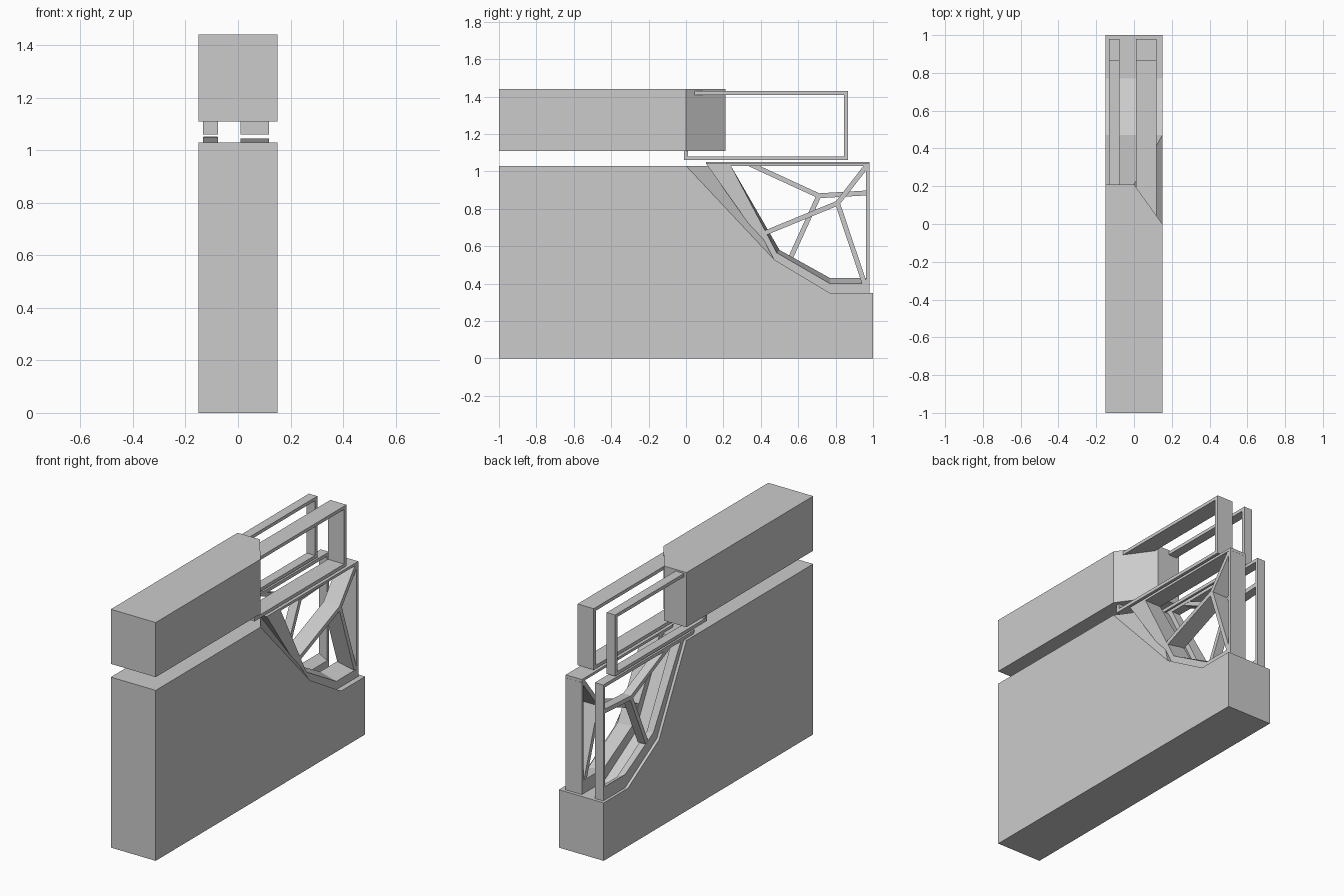
import bpy, bmesh
from mathutils import Vector

if "Cube" in bpy.data.objects:
    bpy.data.objects.remove(bpy.data.objects["Cube"])

grey = bpy.data.materials.new("plain grey")
grey.diffuse_color = (0.6, 0.6, 0.6, 1)
grey.use_nodes = True
grey.node_tree.nodes["Principled BSDF"].inputs["Base Color"].default_value = grey.diffuse_color


def make(name, verts, faces):
    bm = bmesh.new()
    vs = [bm.verts.new(v) for v in verts]
    for f in faces:
        bm.faces.new([vs[i] for i in f])
    bmesh.ops.recalc_face_normals(bm, faces=bm.faces)
    me = bpy.data.meshes.new(name)
    bm.to_mesh(me)
    bm.free()
    me.materials.append(grey)
    ob = bpy.data.objects.new(name, me)
    bpy.context.collection.objects.link(ob)


def prism(name, low, high):
    """Solid between two matching loops."""
    n = len(low)
    sides = [(i, (i + 1) % n, (i + 1) % n + n, i + n) for i in range(n)]
    make(name, low + high, sides + [tuple(range(n)), tuple(range(n, 2 * n))])


def ring(name, x0, x1, outer, inner0, inner1):
    """Closed frame of (y, z) loops between x0 and x1."""
    n = len(outer)
    verts = [(x, *p) for x, loop in ((x0, outer), (x0, inner0), (x1, inner1), (x1, outer))
             for p in loop]
    faces = [(k * n + i, k * n + (i + 1) % n,
              (k + 1) % 4 * n + (i + 1) % n, (k + 1) % 4 * n + i)
             for k in range(4) for i in range(n)]
    make(name, verts, faces)


def strut(name, x0, x1, a, b, w):
    """Flat bar from a to b in the side plane, w wide."""
    a, b = Vector(a), Vector(b)
    d = (b - a).normalized()
    s = Vector((-d.y, d.x)) * w / 2
    loop = [a + s, b + s, b - s, a - s]
    prism(name, [(x0, *p) for p in loop], [(x1, *p) for p in loop])


# plan shared by both blocks: one back corner cut off
plan = [(-.15, -1), (.15, -1), (.15, 0), (0, .21), (-.15, .21)]
prism("upper_block", [(*p, 1.11) for p in plan], [(*p, 1.44) for p in plan])

# lower block: cut corner on top, sloping down to a low step at the back
side = [(-1, 0), (1, 0), (1, .35), (.77, .35), (.47, .53)]
verts = ([(.15, *p) for p in side] + [(-.15, *p) for p in side]
         + [(*p, 1.03) for p in plan])
make("lower_block", verts, [
    (0, 1, 6, 5), (1, 2, 7, 6), (2, 3, 8, 7), (3, 4, 9, 8),
    (4, 12, 13), (4, 13, 14, 9), (10, 11, 12, 13, 14),
    (0, 5, 10, 11), (0, 1, 2, 3, 4, 12, 11), (5, 6, 7, 8, 9, 14, 10)])

# left and right frames: rectangle above, braced frame below
sides = {"left": (-.133, -.077, 1.05), "right": (.01, .118, 1.045)}
joints = {"left": ((.71, .87), [(.34, 1.04), (.965, .885), (.56, .54)]),
          "right": ((.81, .83), [(.42, .67), (.97, 1.035), (.955, .40)])}
for key, (x0, x1, top) in sides.items():
    box_out = [(-.01, 1.06), (.867, 1.06), (.867, 1.43), (-.01, 1.43)]
    box_in = [(.01, 1.08), (.845, 1.08), (.845, 1.41), (.01, 1.41)]
    ring(key + "_upper_frame", x0, x1, box_out, box_in, box_in)

    outer = [(.105, top), (.98, top), (.98, .35), (.77, .35), (.47, .53)]
    near = [(.24, 1.03), (.962, 1.03), (.962, .40), (.77, .40), (.485, .565)]
    far = [(.24, 1.03), (.962, 1.03), (.962, .43), (.77, .43), (.50, .58)]
    ring(key + "_lower_frame", x0, x1, outer, far, near)

    # three struts meeting at one joint
    hub, ends = joints[key]
    for i, end in enumerate(ends):
        strut(f"{key}_strut_{i + 1}", x0 + .001, x1 - .001, hub, end, .026)
